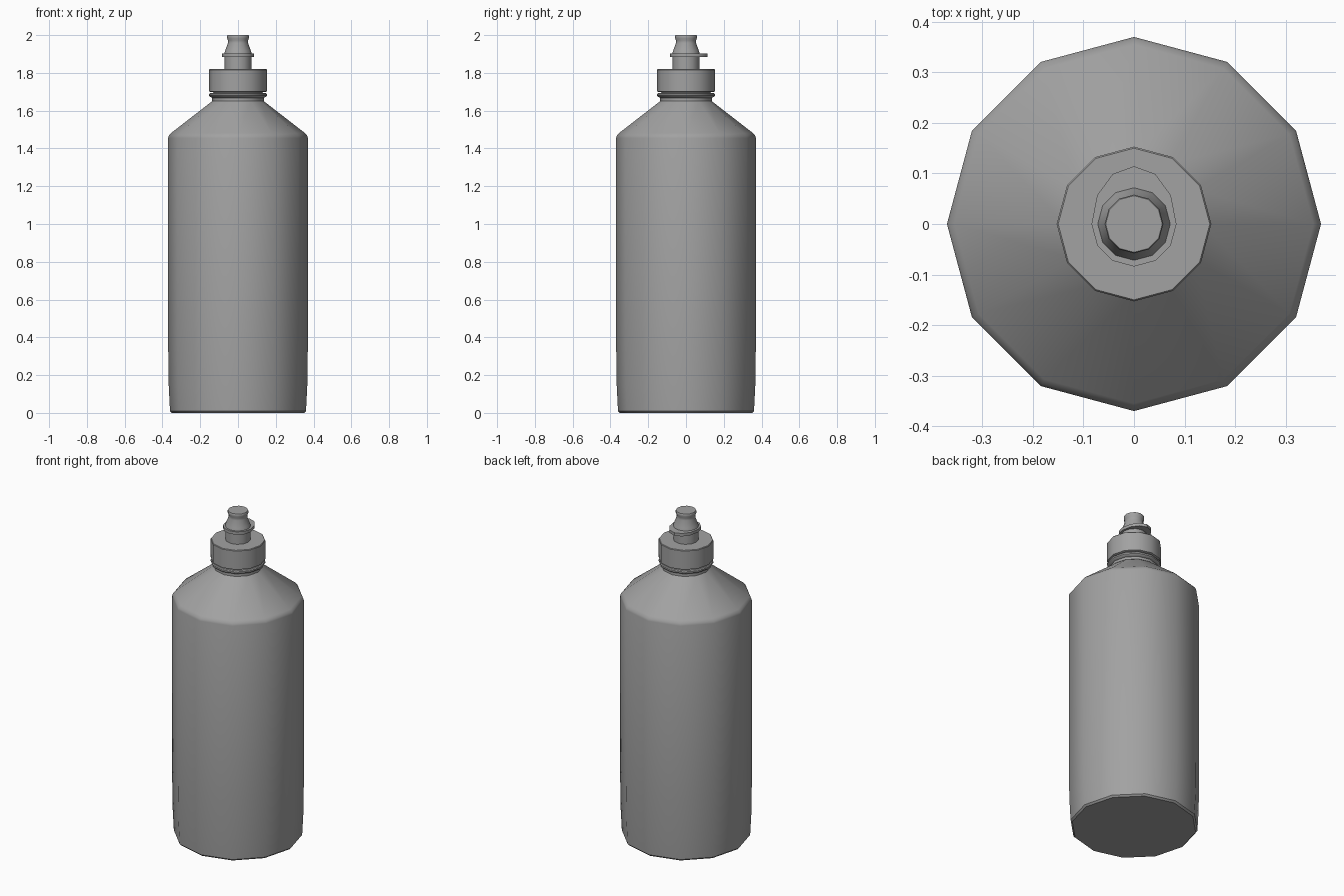
import bpy, bmesh, math

if "Cube" in bpy.data.objects:
    bpy.data.objects.remove(bpy.data.objects["Cube"])

SIDES = 12

grey = bpy.data.materials.new("dark_grey_plastic")
grey.diffuse_color = (0.36, 0.36, 0.36, 1.0)
grey.use_nodes = True
grey.node_tree.nodes["Principled BSDF"].inputs["Base Color"].default_value = grey.diffuse_color


def lathe(name, profile, back_stretch=1.0):
    """Revolve (radius, z) points into a closed 12-sided solid; optionally stretch the +y half."""
    bm = bmesh.new()
    rings = []
    for r, z in profile:
        ring = []
        for i in range(SIDES):
            a = 2 * math.pi * i / SIDES
            y = r * math.sin(a)
            ring.append(bm.verts.new((r * math.cos(a), y * back_stretch if y > 0 else y, z)))
        rings.append(ring)
    for low, high in zip(rings, rings[1:]):
        for i in range(SIDES):
            j = (i + 1) % SIDES
            bm.faces.new((low[i], low[j], high[j], high[i]))
    bm.faces.new(rings[0][::-1])
    bm.faces.new(rings[-1])
    mesh = bpy.data.meshes.new(name)
    bm.to_mesh(mesh)
    bm.free()
    mesh.materials.append(grey)
    obj = bpy.data.objects.new(name, mesh)
    bpy.context.collection.objects.link(obj)
    bpy.ops.object.select_all(action='DESELECT')
    obj.select_set(True)
    bpy.context.view_layer.objects.active = obj
    bpy.ops.object.shade_smooth_by_angle(angle=math.radians(35))
    return obj


# Bottle: base, tapered wall, sloped shoulder and neck
lathe("bottle_body", [(0.35, 0.0), (0.36, 0.01), (0.367, 0.15), (0.37, 0.38),
                      (0.37, 1.455), (0.366, 1.468), (0.355, 1.481),
                      (0.137, 1.65), (0.13, 1.658), (0.13, 1.72)])

# Tamper ring under the cap, with a smaller lip below it
lathe("neck_lip", [(0.137, 1.652), (0.137, 1.668)])
lathe("neck_ring", [(0.136, 1.668), (0.148, 1.674), (0.153, 1.679),
                    (0.153, 1.688), (0.148, 1.693), (0.132, 1.695)])

# Screw cap
lathe("screw_cap", [(0.147, 1.699), (0.153, 1.702), (0.153, 1.816), (0.15, 1.82)])

# Spout stem
lathe("spout_stem", [(0.071, 1.815), (0.071, 1.89)])

# Flange with a thumb tab pulled out toward the back
lathe("spout_flange", [(0.084, 1.885), (0.084, 1.903)], back_stretch=1.36)

# Flared pull-up nozzle
lathe("nozzle", [(0.072, 1.902), (0.068, 1.918), (0.053, 1.958),
                 (0.053, 1.972), (0.058, 1.984), (0.058, 1.997), (0.056, 2.0)])
